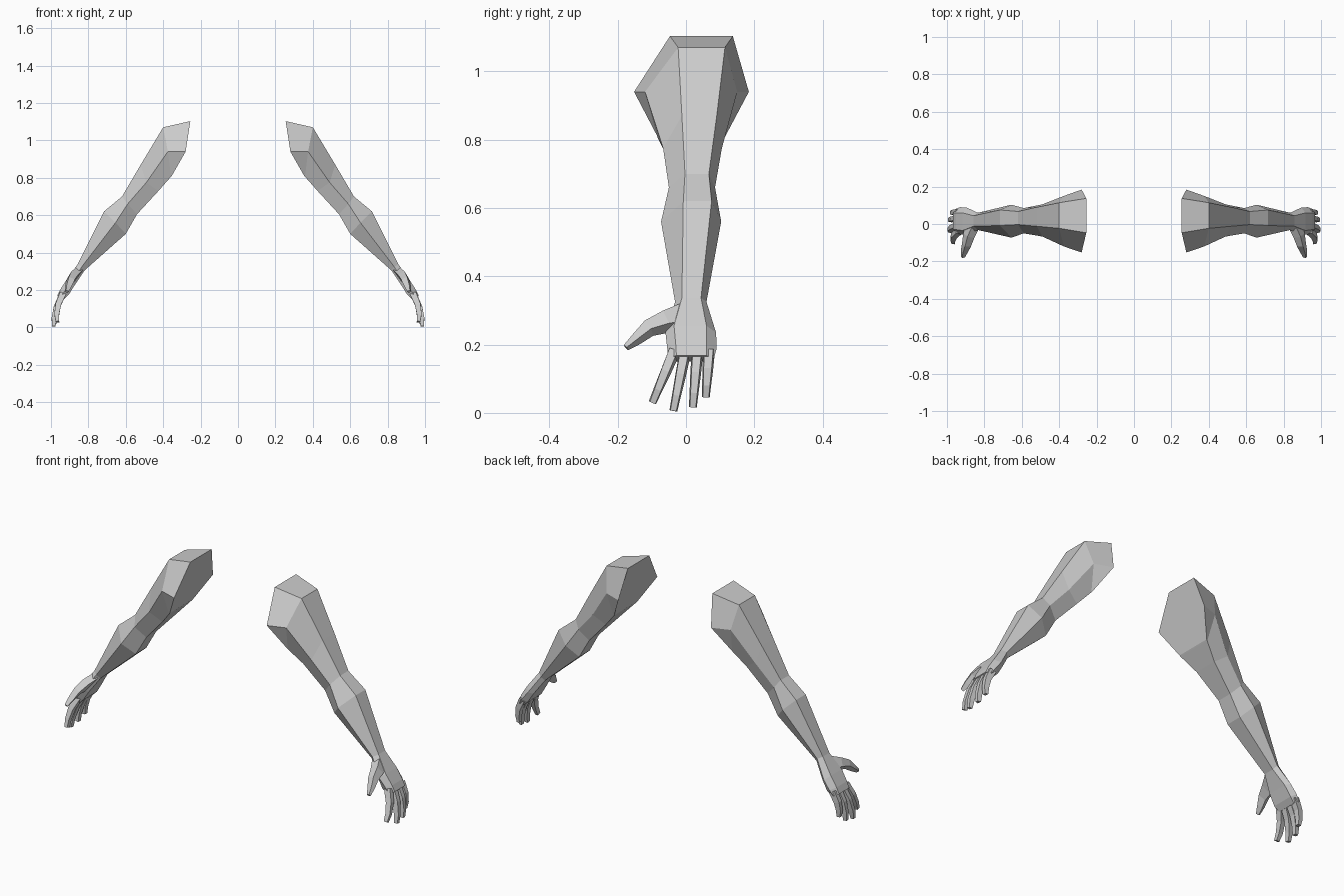
import bpy, bmesh
from mathutils import Vector

if "Cube" in bpy.data.objects:
    bpy.data.objects.remove(bpy.data.objects["Cube"])

skin = bpy.data.materials.new("light_grey")
skin.diffuse_color = (0.6, 0.6, 0.6, 1)
skin.use_nodes = True
skin.node_tree.nodes["Principled BSDF"].inputs["Base Color"].default_value = skin.diffuse_color


def loft(name, rings):
    """Skin closed rings of points, cap both ends and mirror to the other side."""
    bm = bmesh.new()
    loops = [[bm.verts.new(p) for p in ring] for ring in rings]
    n = len(loops[0])
    for a, b in zip(loops, loops[1:]):
        for i in range(n):
            j = (i + 1) % n
            bm.faces.new((a[i], a[j], b[j], b[i]))
    bm.faces.new(loops[0])
    bm.faces.new(loops[-1])
    bmesh.ops.recalc_face_normals(bm, faces=bm.faces)
    me = bpy.data.meshes.new(name)
    bm.to_mesh(me)
    bm.free()
    me.materials.append(skin)
    ob = bpy.data.objects.new(name, me)
    bpy.context.collection.objects.link(ob)
    ob.modifiers.new("mirror", 'MIRROR').use_mirror_merge = False
    return ob


def six_ring(outer, side, inner):
    """Each pair is (x, z, front y, back y)."""
    def pt(p, k):
        return (p[0], p[2 + k], p[1])
    return [pt(outer, 0), pt(outer, 1), pt(side, 1),
            pt(inner, 1), pt(inner, 0), pt(side, 0)]


def digit(name, path, widths, depths, across):
    """Four-sided tapering finger along a path."""
    pts = [Vector(p) for p in path]
    rings = []
    for i, p in enumerate(pts):
        d = (pts[min(i + 1, len(pts) - 1)] - pts[max(i - 1, 0)]).normalized()
        up = d.cross(Vector(across)).normalized()
        side = up.cross(d)
        w, t = side * widths[i] / 2, up * depths[i] / 2
        rings.append([p - w - t, p + w - t, p + w * .75 + t, p - w * .75 + t])
    return loft(name, rings)


# arm from shoulder cut to wrist
loft("arm", [
    six_ring((.255, 1.103, -.047, .137), (.28, .94, -.152, .184), (.353, .812, -.085, .115)),
    six_ring((.40, 1.07, -.023, .114), (.375, .94, -.12, .15), (.358, .806, -.083, .113)),
    six_ring((.52, .87, -.012, .09), (.49, .775, -.067, .105), (.425, .73, -.045, .085)),
    six_ring((.62, .70, -.003, .067), (.59, .66, -.05, .085), (.54, .605, -.02, .065)),
    six_ring((.717, .62, -.008, .075), (.655, .56, -.073, .103), (.60, .50, -.025, .065)),
    six_ring((.858, .337, -.012, .044), (.835, .325, -.032, .06), (.82, .305, -.015, .045)),
])

# palm from wrist to knuckles
loft("palm", [
    six_ring((.858, .337, -.012, .044), (.835, .325, -.032, .06), (.82, .305, -.015, .045)),
    six_ring((.917, .255, -.035, .06), (.895, .235, -.06, .088), (.872, .228, -.04, .07)),
    six_ring((.952, .20, -.03, .06), (.93, .19, -.055, .09), (.905, .175, -.045, .075)),
    six_ring((.967, .168, -.028, .06), (.95, .16, -.052, .082), (.93, .15, -.04, .07)),
])

# fingers: base y, tip y, tip z, x shift of the tip
for name, y0, y1, z1, dx in (("index_finger", -.036, -.098, .03, -.02),
                             ("middle_finger", -.003, -.037, .006, 0),
                             ("ring_finger", .033, .02, .016, -.004),
                             ("little_finger", .067, .058, .046, -.018)):
    path = []
    for t, x in ((0, .937), (.4, .970), (.75, .984), (1, .985)):
        path.append((x + dx * t, y0 + (y1 - y0) * t, .18 + (z1 - .18) * t))
    digit(name, path, (.034, .031, .026, .023), (.034, .03, .025, .018), (0, 1, 0))

# thumb
digit("thumb",
      [(.865, -.005, .285), (.885, -.06, .27), (.897, -.11, .25),
       (.908, -.145, .218), (.915, -.176, .192)],
      (.085, .062, .045, .03, .016), (.04, .04, .034, .028, .016), (.5, .3, -.8))
